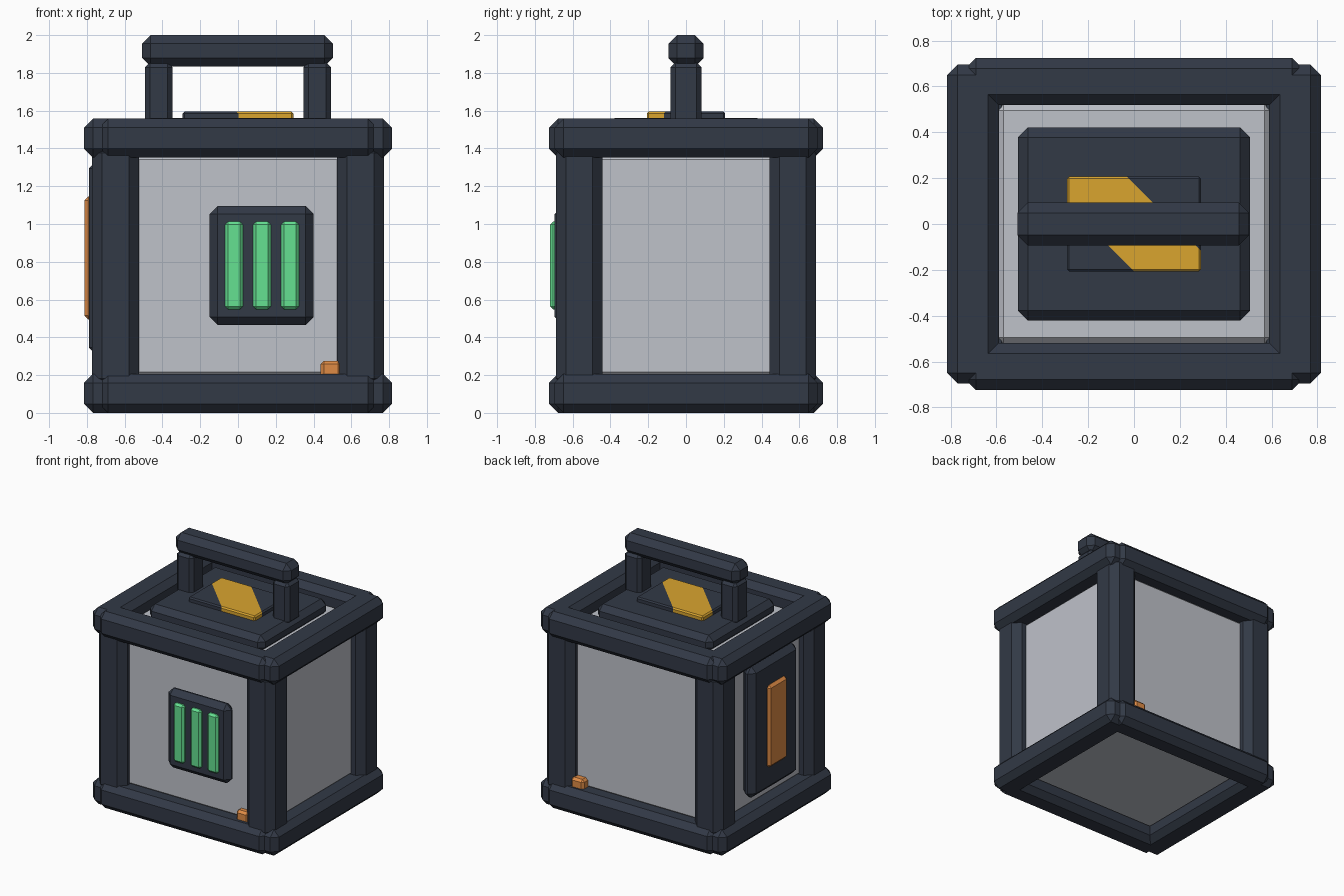
import bpy, bmesh
from mathutils import Vector

cube = bpy.data.objects.get("Cube")
if cube:
    bpy.data.objects.remove(cube, do_unlink=True)


def make_material(name, rgb):
    mat = bpy.data.materials.new(name)
    mat.use_nodes = True
    color = (*rgb, 1.0)
    mat.diffuse_color = color
    for node in mat.node_tree.nodes:
        if node.type == 'BSDF_PRINCIPLED':
            node.inputs["Base Color"].default_value = color
    return mat


DARK = make_material("dark slate metal", (0.032, 0.041, 0.061))
GREY = make_material("light grey panel", (0.52, 0.54, 0.59))
GREEN = make_material("indicator green", (0.13, 0.75, 0.285))
YELLOW = make_material("hazard yellow", (0.7, 0.375, 0.028))
ORANGE = make_material("accent orange", (0.74, 0.26, 0.06))


def box(name, center, size, chamfer, *mats, cuts=(), rule=None):
    """Chamfered box; optional cutting planes and a face colour rule."""
    bm = bmesh.new()
    bmesh.ops.create_cube(bm, size=1)
    bmesh.ops.scale(bm, vec=Vector(size), verts=bm.verts)
    bmesh.ops.bevel(bm, geom=bm.edges[:], offset=chamfer, segments=1,
                    affect='EDGES', profile=0.5)
    bmesh.ops.translate(bm, vec=Vector(center), verts=bm.verts)
    for point, normal in cuts:
        bmesh.ops.bisect_plane(bm, geom=bm.verts[:] + bm.edges[:] + bm.faces[:],
                               plane_co=point, plane_no=normal)
    if rule:
        for face in bm.faces:
            face.material_index = rule(face.calc_center_median())
    bmesh.ops.recalc_face_normals(bm, faces=bm.faces)
    mesh = bpy.data.meshes.new(name)
    bm.to_mesh(mesh)
    bm.free()
    for mat in mats:
        mesh.materials.append(mat)
    obj = bpy.data.objects.new(name, mesh)
    bpy.context.collection.objects.link(obj)
    return obj


# Inner container, sunk below the frame rims
box("container_body", (0, 0, 0.778), (1.36, 1.21, 1.345), 0.11, GREY)

# Top and bottom frames
for level, z in (("bottom", 0.103), ("top", 1.455)):
    for side, s in (("front", -1), ("back", 1)):
        box(f"{level}_{side}_beam", (0, s * 0.622, z), (1.47, 0.205, 0.205),
            0.046, DARK)
    for side, s in (("right", -1), ("left", 1)):
        box(f"{level}_{side}_beam", (s * 0.702, 0, z), (0.225, 1.39, 0.205),
            0.046, DARK)

# Corner posts
for side, sx in (("right", -1), ("left", 1)):
    for end, sy in (("front", -1), ("back", 1)):
        box(f"{end}_{side}_post", (sx * 0.649, sy * 0.565, 0.779),
            (0.25, 0.248, 1.3), 0.054, DARK)

# Lid plate and carrying handle
box("lid_plate", (0, 0, 1.495), (1.01, 0.84, 0.13), 0.042, DARK)
box("handle_grip", (-0.003, 0, 1.917), (1.01, 0.186, 0.166), 0.045, DARK)
for side, s in (("right", -1), ("left", 1)):
    box(f"handle_{side}_support", (s * 0.42, 0, 1.69), (0.146, 0.165, 0.33),
        0.026, DARK)

# Warning plate with a diagonal band
middle, half = -0.015, 0.19
box("warning_plate", (0, 0, 1.565), (0.585, 0.415, 0.06), 0.01, DARK, YELLOW,
    cuts=[((middle + s * half, 0, 0), (1, 1, 0)) for s in (-1, 1)],
    rule=lambda c: int(abs(c.x + c.y - middle) < half))

# Front indicator panel
box("indicator_panel", (0.125, -0.647, 0.78), (0.55, 0.096, 0.63), 0.042, DARK)
for i in range(3):
    box(f"indicator_bar_{i + 1}", (0.127 + (i - 1) * 0.148, -0.69, 0.78),
        (0.094, 0.06, 0.465), 0.016, GREEN)

# Access panel on the right side
box("access_panel", (-0.735, 0, 0.82), (0.11, 0.59, 1.04), 0.045, DARK)
box("access_panel_strip", (-0.785, 0, 0.82), (0.055, 0.23, 0.65), 0.02, ORANGE)

# Small latch showing at front and back
box("base_latch", (0.492, 0.005, 0.215), (0.112, 1.32, 0.122), 0.018, ORANGE)
